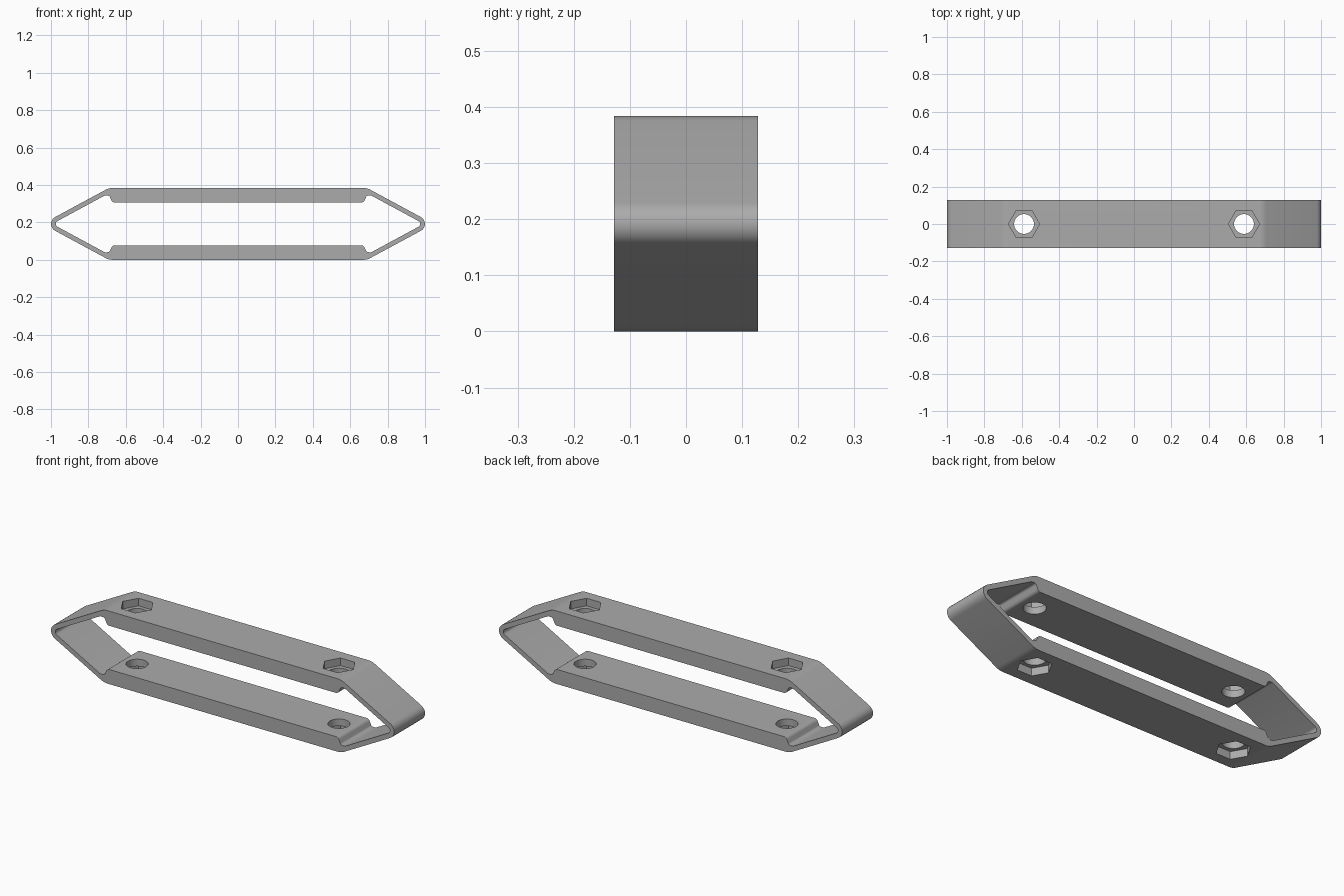
import bpy, bmesh, math
from mathutils import Vector, Matrix

cube = bpy.data.objects.get("Cube")
if cube:
    bpy.data.objects.remove(cube, do_unlink=True)

MID, DEPTH = 0.192, 0.256
HOLE_X = 0.588

grey = bpy.data.materials.new("satin grey")
grey.use_nodes = True
grey.diffuse_color = (0.41, 0.41, 0.41, 1)
grey.node_tree.nodes["Principled BSDF"].inputs["Base Color"].default_value = (0.41, 0.41, 0.41, 1)


def link(name, bm):
    bmesh.ops.recalc_face_normals(bm, faces=bm.faces)
    mesh = bpy.data.meshes.new(name)
    bm.to_mesh(mesh)
    bm.free()
    mesh.materials.append(grey)
    obj = bpy.data.objects.new(name, mesh)
    bpy.context.collection.objects.link(obj)
    return obj


def rounded(corners, steps=8):
    """Replace each (x, z, radius) corner with a tangent arc."""
    points = []
    for i, (x, z, r) in enumerate(corners):
        p = Vector((x, z))
        a = (Vector(corners[i - 1][:2]) - p).normalized()
        b = (Vector(corners[(i + 1) % len(corners)][:2]) - p).normalized()
        half = a.angle(b) / 2
        centre = p + (a + b).normalized() * r / math.sin(half)
        start = p + a * r / math.tan(half) - centre
        end = p + b * r / math.tan(half) - centre
        sweep = start.angle(end)
        for s in range(steps + 1):
            t = s / steps
            points.append(centre + (start * math.sin((1 - t) * sweep)
                                    + end * math.sin(t * sweep)) / math.sin(sweep))
    return points


def full_profile(quarter, tip):
    """Mirror the upper right corners (height above the middle) around both axes."""
    right = quarter + [tip] + [(x, -z, r) for x, z, r in reversed(quarter)]
    left = [(-x, -z, r) for x, z, r in right]
    return rounded(right + left)


def prism(name, profile, depth):
    bm = bmesh.new()
    face = bm.faces.new([bm.verts.new((p.x, -depth / 2, p.y + MID)) for p in profile])
    moved = bmesh.ops.extrude_face_region(bm, geom=[face])["geom"]
    bmesh.ops.translate(bm, vec=(0, depth, 0),
                        verts=[g for g in moved if isinstance(g, bmesh.types.BMVert)])
    return link(name, bm)


def upright_cutter(name, sides, radius, x, z, height):
    bm = bmesh.new()
    bmesh.ops.create_cone(bm, cap_ends=True, segments=sides, radius1=radius,
                          radius2=radius, depth=height)
    if sides == 6:
        # Turn a corner toward x
        corner = max(bm.verts, key=lambda v: v.co.x).co
        bmesh.ops.rotate(bm, verts=bm.verts, cent=(0, 0, 0),
                         matrix=Matrix.Rotation(-math.atan2(corner.y, corner.x), 3, "Z"))
    bmesh.ops.translate(bm, verts=bm.verts, vec=(x, 0, z))
    return link(name, bm)


# Outer loop of the frame
frame = prism("frame", full_profile([(0.69, 0.192, 0.08)], (1.046, 0, 0.042)), DEPTH)

# Opening with relief grooves at the ends of the thick bars
opening = prism("opening_cutter", full_profile(
    [(0.672, 0.115, 0.02), (0.688, 0.151, 0.012), (0.712, 0.152, 0.012)],
    (0.993, 0, 0.017)), DEPTH * 2)

# Bolt holes and hexagonal nut pockets in both bars
cutters = [opening]
for side in (-1, 1):
    cutters.append(upright_cutter("bolt_hole_cutter", 48, 0.053, side * HOLE_X, MID, 1))
    for z in (0, 2 * MID):
        cutters.append(upright_cutter("nut_pocket_cutter", 6, 0.083, side * HOLE_X, z, 0.08))

for cutter in cutters:
    mod = frame.modifiers.new("cut", "BOOLEAN")
    mod.operation = "DIFFERENCE"
    mod.solver = "EXACT"
    mod.object = cutter

# Bake the cuts, then remove the cutters
bpy.context.view_layer.update()
result = bpy.data.meshes.new_from_object(frame.evaluated_get(bpy.context.evaluated_depsgraph_get()))
frame.modifiers.clear()
frame.data = result
for cutter in cutters:
    bpy.data.objects.remove(cutter, do_unlink=True)

bpy.ops.object.select_all(action="DESELECT")
frame.select_set(True)
bpy.context.view_layer.objects.active = frame
bpy.ops.object.shade_smooth_by_angle(angle=math.radians(20))
